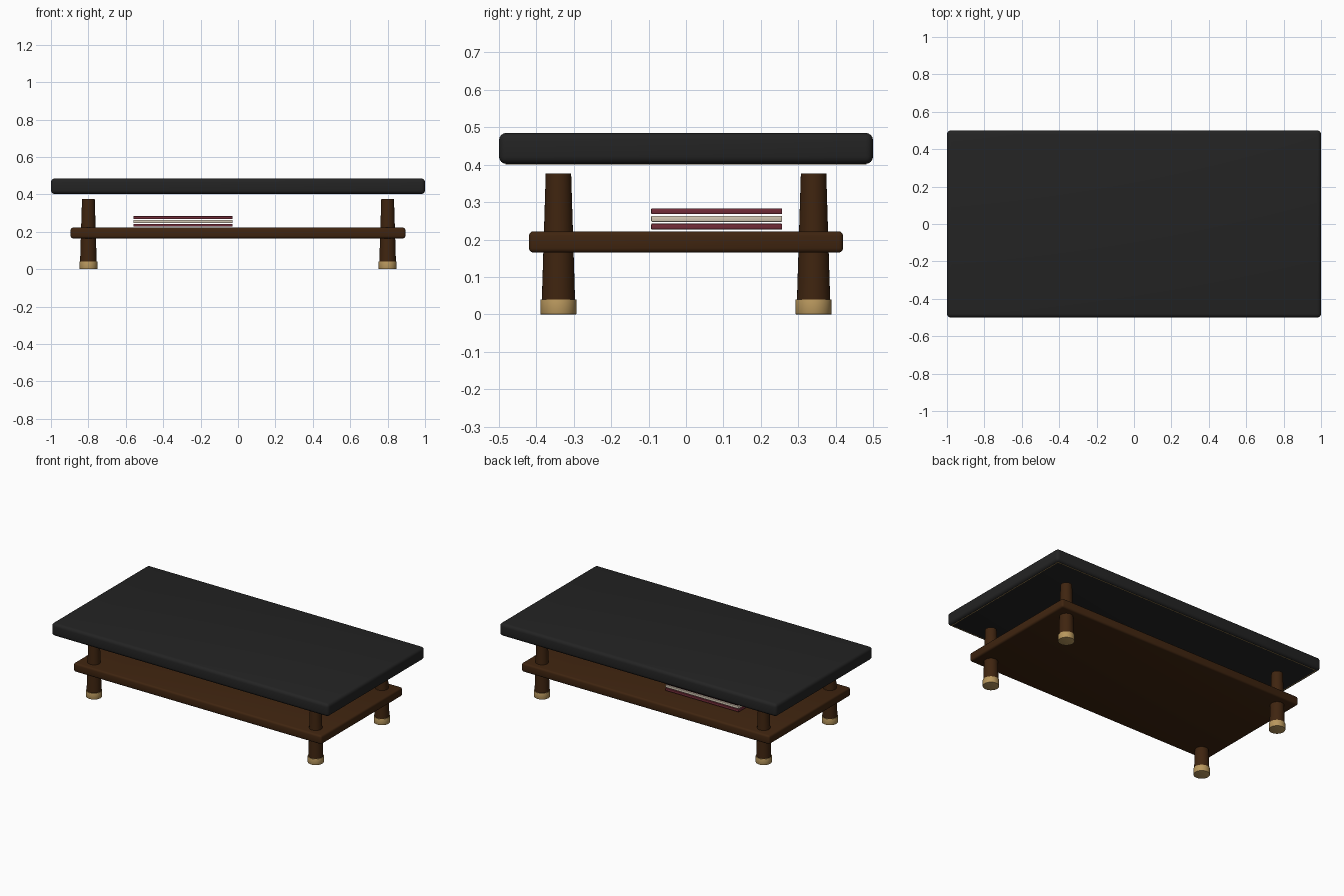
import bpy, bmesh, math

if "Cube" in bpy.data.objects:
    bpy.data.objects.remove(bpy.data.objects["Cube"])


def material(name, rgb):
    m = bpy.data.materials.new(name)
    m.diffuse_color = (*rgb, 1)
    m.use_nodes = True
    m.node_tree.nodes["Principled BSDF"].inputs["Base Color"].default_value = m.diffuse_color
    return m


black = material("black lacquer", (0.017, 0.017, 0.017))
wood = material("dark walnut", (0.05, 0.018, 0.005))
brass = material("brass", (0.48, 0.31, 0.11))
burgundy = material("burgundy", (0.17, 0.025, 0.04))
cream = material("cream", (0.66, 0.58, 0.46))


def finish(name, bm, mat):
    mesh = bpy.data.meshes.new(name)
    bm.to_mesh(mesh)
    bm.free()
    mesh.materials.append(mat)
    ob = bpy.data.objects.new(name, mesh)
    bpy.context.collection.objects.link(ob)
    bpy.ops.object.select_all(action='DESELECT')
    ob.select_set(True)
    bpy.context.view_layer.objects.active = ob
    bpy.ops.object.shade_smooth_by_angle(angle=math.radians(35))
    return ob


def slab(name, x, y, z, mat, bevel=0.0, segments=3):
    """Rounded box from (min, max) ranges."""
    bm = bmesh.new()
    bmesh.ops.create_cube(bm, size=1)
    for v in bm.verts:
        for i, (a, b) in enumerate((x, y, z)):
            v.co[i] = a if v.co[i] < 0 else b
    if bevel:
        bmesh.ops.bevel(bm, geom=bm.edges[:], offset=bevel, segments=segments,
                        profile=0.5, affect='EDGES')
    return finish(name, bm, mat)


def post(name, x, y, z0, z1, r0, r1, mat, bevel=0.0):
    """Tapered round post."""
    bm = bmesh.new()
    bmesh.ops.create_cone(bm, cap_ends=True, segments=32, radius1=r0, radius2=r1, depth=z1 - z0)
    bmesh.ops.translate(bm, verts=bm.verts, vec=(x, y, (z0 + z1) / 2))
    if bevel:
        rims = [e for e in bm.edges if abs(e.verts[0].co.z - e.verts[1].co.z) < 1e-5]
        bmesh.ops.bevel(bm, geom=rims, offset=bevel, segments=2, profile=0.5, affect='EDGES')
    return finish(name, bm, mat)


# Table top and lower shelf
slab("table_top", (-1, 1), (-0.5, 0.5), (0.402, 0.485), black, 0.02, 4)
slab("lower_shelf", (-0.895, 0.895), (-0.42, 0.42), (0.165, 0.222), wood, 0.012)

# Thin brass line under the table top
for s, side in ((-1, "a"), (1, "b")):
    slab(f"brass_line_long_{side}", (-0.98, 0.98), (s * 0.48 - 0.002, s * 0.48 + 0.002),
         (0.4012, 0.405), brass)
    slab(f"brass_line_short_{side}", (s * 0.98 - 0.002, s * 0.98 + 0.002), (-0.48, 0.48),
         (0.4012, 0.405), brass)

# Tapered legs with brass feet
for sx, lr in ((-1, "left"), (1, "right")):
    for sy, fb in ((-1, "front"), (1, "back")):
        post(f"{fb}_{lr}_leg", sx * 0.8, sy * 0.341, 0.02, 0.376, 0.045, 0.034, wood)
        post(f"{fb}_{lr}_foot", sx * 0.8, sy * 0.341, 0, 0.04, 0.048, 0.048, brass, 0.001)

# Stack of magazines on the shelf
for i, mat in enumerate((burgundy, cream, burgundy)):
    z = 0.227 + i * 0.0205
    slab(f"magazine_{i + 1}", (-0.56, -0.03), (-0.093, 0.257), (z, z + 0.0155), mat, 0.002, 2)
